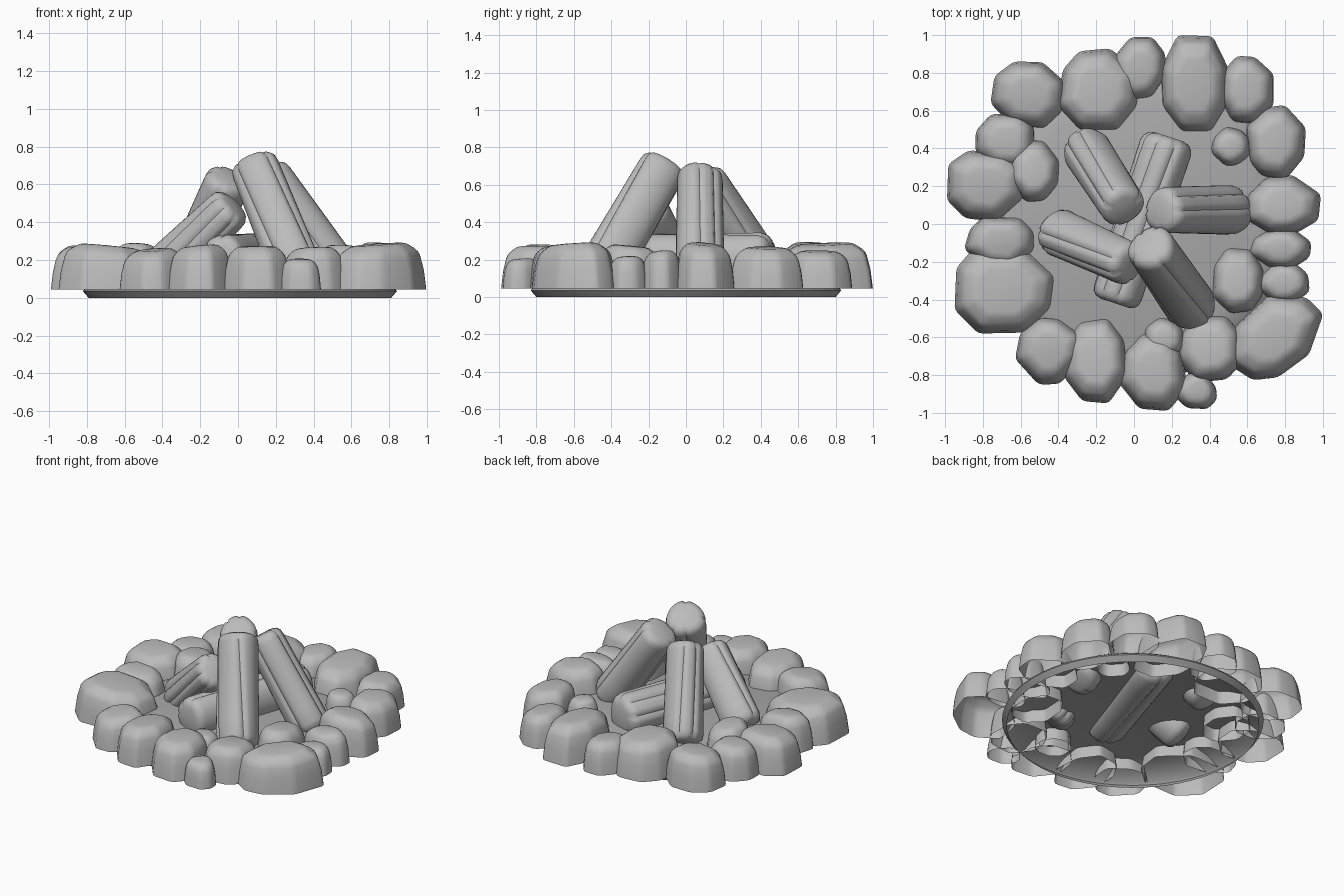
import bpy, bmesh, math, random
from mathutils import Vector, Matrix

random.seed(7)
cube = bpy.data.objects.get("Cube")
if cube:
    bpy.data.objects.remove(cube, do_unlink=True)


def material(name, value):
    mat = bpy.data.materials.new(name)
    mat.use_nodes = True
    colour = (value, value, value, 1)
    mat.diffuse_color = colour
    mat.node_tree.nodes["Principled BSDF"].inputs["Base Color"].default_value = colour
    return mat


grey = material("light grey", 0.5)
dark_grey = material("ground grey", 0.4)


def finish(name, bm, mat, sharp=None):
    bmesh.ops.recalc_face_normals(bm, faces=bm.faces)
    mesh = bpy.data.meshes.new(name)
    bm.to_mesh(mesh)
    bm.free()
    mesh.materials.append(mat)
    mesh.shade_smooth()
    if sharp:
        mesh.set_sharp_from_angle(angle=math.radians(sharp))
    obj = bpy.data.objects.new(name, mesh)
    bpy.context.collection.objects.link(obj)
    return obj


def loft(bm, rings, cap_start=False, cap_end=True):
    """Skin a list of equally long closed rings of points."""
    loops = [[bm.verts.new(p) for p in ring] for ring in rings]
    n = len(loops[0])
    for a, b in zip(loops, loops[1:]):
        for i in range(n):
            j = (i + 1) % n
            bm.faces.new((a[i], a[j], b[j], b[i]))
    if cap_start:
        bm.faces.new(loops[0][::-1])
    if cap_end:
        bm.faces.new(loops[-1])


def stone(name, x, y, rx, ry, top, turn=0):
    """Faceted boulder, open underneath, fitted to its half-widths."""
    n = 8
    outline = []
    for i in range(n):
        a = math.tau * (i + 0.5 + random.uniform(-0.2, 0.2)) / n
        r = random.uniform(0.94, 1.06)
        outline.append(Vector((r * math.cos(a), r * math.sin(a))))
    for axis, half in enumerate((rx, ry)):
        low = min(p[axis] for p in outline)
        high = max(p[axis] for p in outline)
        for p in outline:
            p[axis] = ((p[axis] - low) / (high - low) * 2 - 1) * half
    place = Matrix.Translation((x, y, 0)) @ Matrix.Rotation(math.radians(turn), 4, "Z")
    base, height = 0.045, top - 0.045
    tilt = Vector((random.uniform(-0.1, 0.1), random.uniform(-0.1, 0.1)))
    rings = []
    for scale, level in ((1, 0), (0.95, 0.4), (0.85, 0.78), (0.58, 0.97)):
        rings.append([place @ Vector((p.x * scale, p.y * scale,
                      base + height * level + level * tilt.dot(p) * scale)) for p in outline])
    bm = bmesh.new()
    loft(bm, rings)
    obj = finish(name, bm, grey)
    bevel = obj.modifiers.new("soft edges", "BEVEL")
    bevel.width = 0.022
    bevel.segments = 2
    bevel.limit_method = "ANGLE"
    bevel.angle_limit = math.radians(14)


def log(name, head, foot, radius):
    """Split log: lumpy round section with a few cracks and rounded ends."""
    head, foot = Vector(head), Vector(foot)
    axis = foot - head
    turn = axis.to_track_quat("Z", "Y").to_matrix()
    length, n = axis.length, 40
    cracks = random.sample(range(0, n, 5), 4)
    phase = random.uniform(0, math.tau)
    twist = random.uniform(-0.35, 0.35)
    edge = 0.03
    stations = [(0, 0.6), (0.01, 0.82), (edge, 0.96)]
    stations += [(edge * 2 + (length - edge * 4) * k / 6, 1 + 0.012 * k) for k in range(7)]
    stations += [(length - edge, 1), (length - 0.01, 0.85), (length, 0.6)]
    rings = []
    for along, scale in stations:
        ring = []
        for i in range(n):
            a = math.tau * i / n + twist * along / length
            r = radius * scale * (1 + 0.035 * math.cos(3 * a + phase))
            if i in cracks:
                r *= 0.9
            ring.append(head + turn @ Vector((r * math.cos(a), r * math.sin(a), along)))
        rings.append(ring)
    bm = bmesh.new()
    loft(bm, rings, cap_start=True)
    finish(name, bm, grey, 50)


# Ground: a raised flat bed with a sloping border and a short undercut skirt
def circle(radius, z, n=64):
    return [(0.01 + radius * math.cos(math.tau * i / n),
             radius * math.sin(math.tau * i / n), z) for i in range(n)]


bm = bmesh.new()
loft(bm, [circle(r, z) for r, z in
          ((0.8, 0), (0.83, 0.035), (0.82, 0.05), (0.74, 0.1), (0.64, 0.13))])
finish("ground_bed", bm, dark_grey, 40)

# Ring of boulders: x, y, half width, half depth, top height
stones = [
    (-0.56, 0.68, 0.2, 0.18, 0.27),
    (-0.19, 0.71, 0.22, 0.22, 0.29),
    (0.03, 0.82, 0.14, 0.17, 0.25),
    (0.32, 0.74, 0.18, 0.26, 0.29),
    (0.6, 0.71, 0.14, 0.18, 0.25),
    (0.75, 0.43, 0.16, 0.2, 0.27),
    (0.79, 0.1, 0.2, 0.16, 0.29),
    (0.77, -0.13, 0.17, 0.11, 0.25),
    (0.79, -0.31, 0.14, 0.11, 0.22),
    (0.55, -0.3, 0.14, 0.18, 0.28),
    (0.74, -0.6, 0.28, 0.19, 0.29, 40),
    (0.4, -0.66, 0.17, 0.18, 0.27),
    (0.33, -0.88, 0.11, 0.1, 0.21),
    (0.1, -0.78, 0.18, 0.21, 0.28),
    (0.16, -0.6, 0.11, 0.11, 0.25),
    (-0.2, -0.72, 0.17, 0.23, 0.28),
    (-0.45, -0.67, 0.18, 0.18, 0.26),
    (-0.68, -0.35, 0.27, 0.23, 0.28),
    (-0.71, -0.1, 0.19, 0.14, 0.27),
    (-0.78, 0.2, 0.21, 0.19, 0.28),
    (-0.53, 0.28, 0.14, 0.17, 0.29),
    (-0.68, 0.44, 0.16, 0.15, 0.26),
    (0.51, 0.41, 0.11, 0.11, 0.24),
]
for number, values in enumerate(stones, 1):
    stone(f"stone_{number}", *values)

# Leaning logs and the one lying beneath them
log("front_log", (0.08, -0.11, 0.72), (0.32, -0.46, 0.12), 0.128)
log("left_side_log", (0.14, 0.07, 0.67), (0.54, 0.07, 0.1), 0.122)
log("back_log", (-0.05, 0.08, 0.64), (-0.27, 0.42, 0.12), 0.12)
log("right_side_log", (-0.02, -0.22, 0.49), (-0.44, -0.03, 0.1), 0.118)
log("lying_log", (-0.1, -0.42, 0.2), (0.19, 0.46, 0.2), 0.132)
